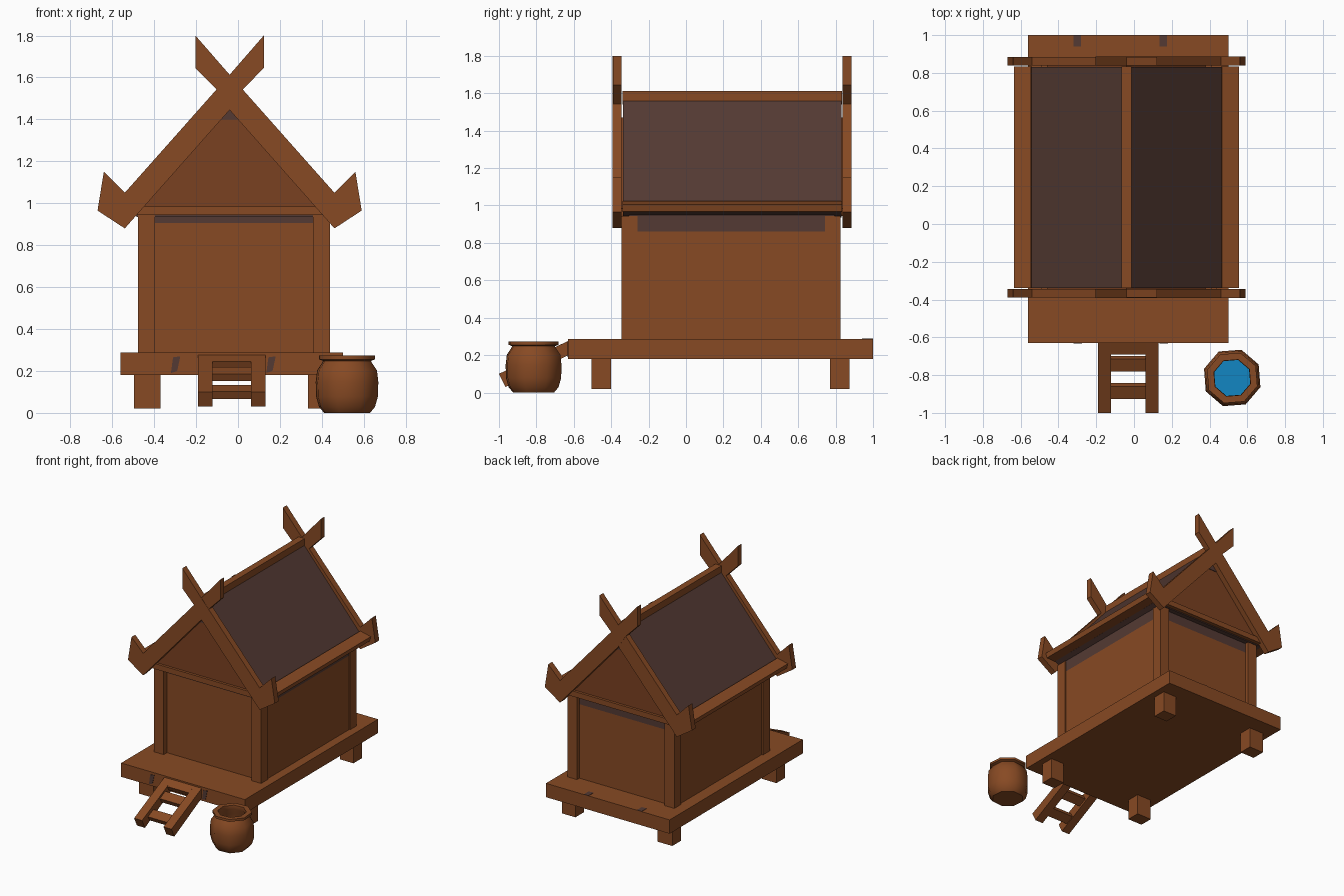
import bpy, bmesh, math

if "Cube" in bpy.data.objects:
    bpy.data.objects.remove(bpy.data.objects["Cube"])


def material(name, rgb):
    m = bpy.data.materials.new(name)
    m.diffuse_color = (*rgb, 1)
    m.use_nodes = True
    m.node_tree.nodes["Principled BSDF"].inputs["Base Color"].default_value = m.diffuse_color
    return m


WOOD = material("brown wood", (0.245, 0.068, 0.017))
GABLE = material("deep brown wood", (0.195, 0.052, 0.015))
DARK = material("dark roof", (0.088, 0.042, 0.033))
WATER = material("blue water", (0.006, 0.24, 0.54))


def finish(name, bm, *mats):
    bmesh.ops.recalc_face_normals(bm, faces=bm.faces)
    me = bpy.data.meshes.new(name)
    bm.to_mesh(me)
    bm.free()
    for m in mats:
        me.materials.append(m)
    ob = bpy.data.objects.new(name, me)
    bpy.context.collection.objects.link(ob)
    return ob


def prism(name, pts, axis, a, b, mat):
    """Extrude a 2D profile along x (pts = y,z) or y (pts = x,z)."""
    bm = bmesh.new()
    place = (lambda p, t: (t, p[0], p[1])) if axis == "x" else (lambda p, t: (p[0], t, p[1]))
    lo = [bm.verts.new(place(p, a)) for p in pts]
    hi = [bm.verts.new(place(p, b)) for p in pts]
    bm.faces.new(lo)
    bm.faces.new(hi[::-1])
    n = len(pts)
    for i in range(n):
        bm.faces.new((lo[i], hi[i], hi[(i + 1) % n], lo[(i + 1) % n]))
    return finish(name, bm, mat)


def box(name, x0, x1, y0, y1, z0, z1, mat=WOOD):
    return prism(name, [(x0, z0), (x1, z0), (x1, z1), (x0, z1)], "y", y0, y1, mat)


# platform, feet and worn dark patches
box("platform", -0.56, 0.50, -0.63, 1.0, 0.18, 0.287)
for x0, x1 in ((-0.495, -0.37), (0.335, 0.45)):
    for y0, y1 in ((-0.505, -0.40), (0.77, 0.875)):
        box("foot", x0, x1, y0, y1, 0.02, 0.18)
for x in (-0.30, 0.155):
    prism("worn_patch", [(x - 0.02, 0.19), (x + 0.01, 0.2), (x + 0.025, 0.27), (x - 0.01, 0.265)],
          "y", -0.633, -0.63, DARK)
    prism("worn_patch_back", [(x - 0.02, 0.287), (x + 0.02, 0.287), (x + 0.02, 0.289), (x - 0.02, 0.289)],
          "y", 0.94, 1.0, DARK)

# walls, with a dark band below the eaves
walls = box("walls", -0.467, 0.432, -0.305, 0.795, 0.287, 0.95)
walls.data.materials.append(DARK)
bm = bmesh.new()
bm.from_mesh(walls.data)
for z in (0.86, 0.905):
    bmesh.ops.bisect_plane(bm, geom=bm.verts[:] + bm.edges[:] + bm.faces[:],
                           plane_co=(0, 0, z), plane_no=(0, 0, 1))
for f in bm.faces:
    limit = 0.905 if f.normal.y < -0.5 else 0.86
    f.material_index = int(f.calc_center_median().z > limit)
bm.to_mesh(walls.data)
bm.free()

# corner posts
for x0, x1 in ((-0.478, -0.395), (0.357, 0.44)):
    for y0, y1 in ((-0.345, -0.26), (0.743, 0.825)):
        box("corner_post", x0, x1, y0, y1, 0.287, 0.945)

# roof, ridge beam and eave beams
C = -0.04
half = [(0.51, 1.0), (0.51, 0.965), (0.44, 0.935)]
prism("roof", [(C, 1.59)] + [(C + x, z) for x, z in half] + [(C - x, z) for x, z in half[::-1]],
      "y", -0.338, 0.832, DARK)
box("ridge_beam", C - 0.026, C + 0.026, -0.34, 0.835, 1.54, 1.612)
for s in (-1, 1):
    prism("eave_beam", [(C + s * x, z) for x, z in
                        ((0.505, 1.025), (0.595, 1.005), (0.585, 0.968), (0.50, 0.965))],
          "y", -0.34, 0.833, WOOD)

# gables: recessed triangle, tie beam and crossed barge boards
board = [(0.50, 1.05), (0.60, 1.15), (0.63, 0.965), (0.50, 0.88),
         (0.0, 1.445), (-0.065, 1.545), (-0.163, 1.645), (-0.163, 1.80), (0.0, 1.613)]
for wall_y, d in ((-0.338, -1), (0.832, 1)):
    prism("gable_panel", [(C - 0.44, 0.96), (C + 0.44, 0.96), (C, 1.47)],
          "y", wall_y, wall_y + d * 0.01, GABLE)
    box("tie_beam", C - 0.45, C + 0.45, *sorted((wall_y, wall_y + d * 0.03)), 0.943, 0.985)
    prism("gable_tip", [(C - 0.04, 1.40), (C + 0.04, 1.40), (C, 1.446)],
          "y", wall_y, wall_y + d * 0.014, DARK)
    for s in (-1, 1):
        gap = 0.001 * (s + 1)
        prism("barge_board", [(C + s * x, z) for x, z in board],
              "y", wall_y + d * 0.006, wall_y + d * (0.052 + gap), WOOD)

# ladder: two sloping rails and three rungs
for x0, x1 in ((-0.19, -0.122), (0.062, 0.13)):
    prism("ladder_rail", [(-1.0, 0.10), (-0.965, 0.03), (-0.61, 0.21), (-0.61, 0.285)],
          "x", x0, x1, WOOD)
for y, z in ((-0.885, 0.10), (-0.74, 0.185), (-0.65, 0.245)):
    u, v = (0.033, 0.016), (-0.009, 0.017)
    prism("ladder_rung", [(y + a * u[0] + b * v[0], z + a * u[1] + b * v[1])
                          for a, b in ((-1, -1), (1, -1), (1, 1), (-1, 1))],
          "x", -0.125, 0.065, WOOD)


# water pot, turned from a profile with eight sides
def ring(bm, r, z):
    return [bm.verts.new((0.52 + r * math.cos(math.radians(45 * i - 18)),
                          -0.815 + r * math.sin(math.radians(45 * i - 18)), z)) for i in range(8)]


profile = [(0.115, 0.002), (0.14, 0.03), (0.155, 0.08), (0.157, 0.15), (0.15, 0.205), (0.125, 0.24),
           (0.12, 0.25), (0.14, 0.257), (0.14, 0.275), (0.102, 0.275), (0.10, 0.245), (0.125, 0.2),
           (0.13, 0.10)]
bm = bmesh.new()
rings = [ring(bm, r, z) for r, z in profile]
bm.faces.new(rings[0])
bm.faces.new(rings[-1])
for a, b in zip(rings, rings[1:]):
    for i in range(8):
        bm.faces.new((a[i], a[(i + 1) % 8], b[(i + 1) % 8], b[i]))
pot = finish("water_pot", bm, WOOD)
bpy.context.view_layer.objects.active = pot
pot.select_set(True)
bpy.ops.object.shade_smooth_by_angle(angle=math.radians(50))

bm = bmesh.new()
low, top = ring(bm, 0.126, 0.101), ring(bm, 0.126, 0.12)
bm.faces.new(low)
bm.faces.new(top)
for i in range(8):
    bm.faces.new((low[i], low[(i + 1) % 8], top[(i + 1) % 8], top[i]))
finish("water", bm, WATER)

# stand the lowest part on the ground
pot.location.z = -0.002
